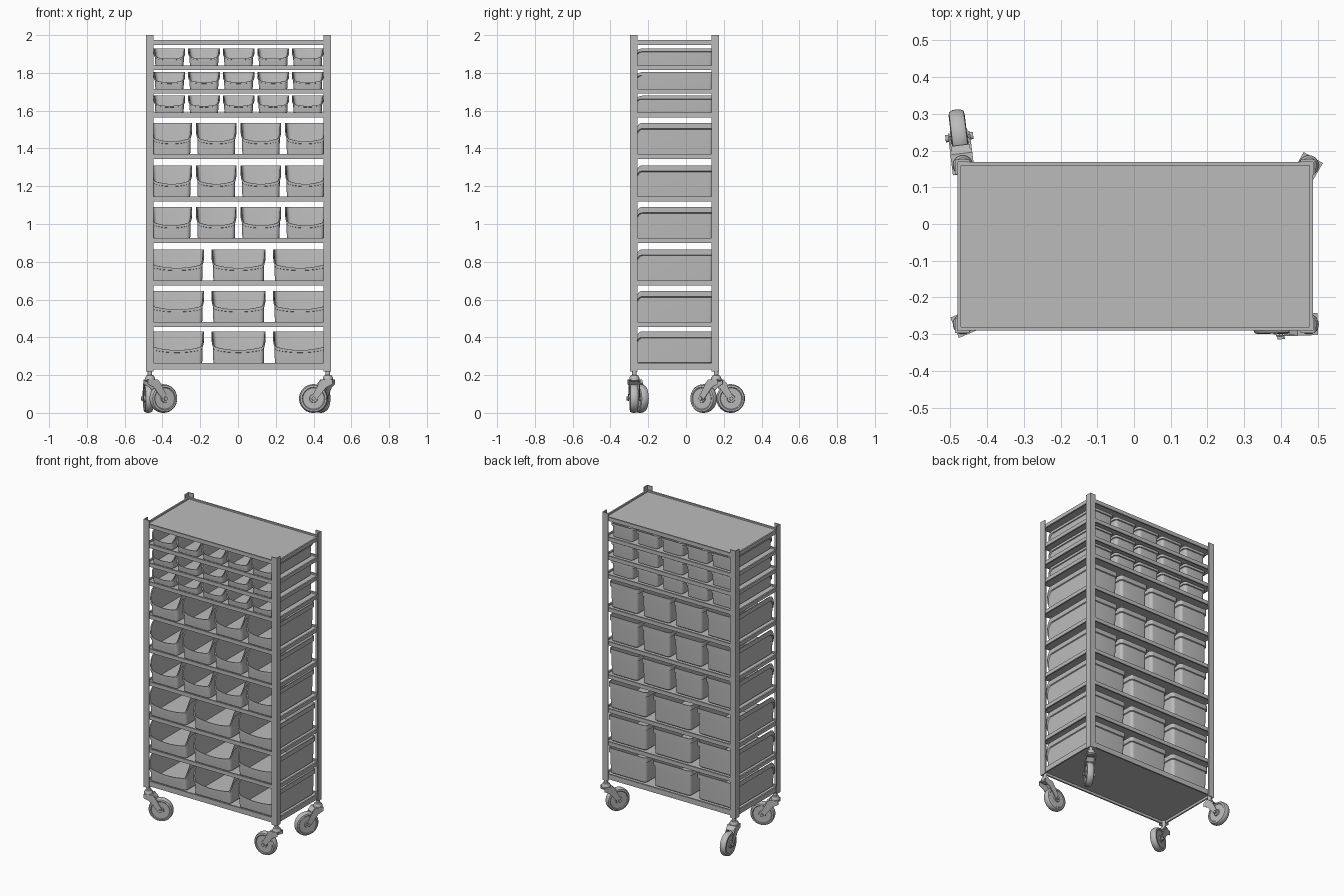
import bpy, bmesh, math
from mathutils import Matrix, Vector

old = bpy.data.objects.get("Cube")
if old:
    bpy.data.objects.remove(old)

grey = bpy.data.materials.new("light_grey")
grey.use_nodes = True
grey.diffuse_color = (0.5, 0.5, 0.5, 1)
grey.node_tree.nodes["Principled BSDF"].inputs["Base Color"].default_value = (0.5, 0.5, 0.5, 1)


def to_mesh(name, bm, smooth=False):
    bmesh.ops.recalc_face_normals(bm, faces=bm.faces[:])
    mesh = bpy.data.meshes.new(name)
    bm.to_mesh(mesh)
    bm.free()
    mesh.materials.append(grey)
    if smooth:
        mesh.shade_smooth()
        mesh.set_sharp_from_angle(angle=math.radians(35))
    return mesh


def place(name, mesh, loc=(0, 0, 0), turn=0):
    obj = bpy.data.objects.new(name, mesh)
    obj.location = loc
    obj.rotation_euler.z = turn
    bpy.context.collection.objects.link(obj)
    return obj


def add_box(bm, x0, x1, y0, y1, z0, z1):
    size = Matrix.Diagonal((x1 - x0, y1 - y0, z1 - z0, 1))
    mid = Matrix.Translation(((x0 + x1) / 2, (y0 + y1) / 2, (z0 + z1) / 2))
    bmesh.ops.create_cube(bm, size=1, matrix=mid @ size)


def prism(bm, outline, shift):
    """Extrude a closed outline along a vector."""
    face = bm.faces.new([bm.verts.new(p) for p in outline])
    top = bmesh.ops.extrude_face_region(bm, geom=[face], use_keep_orig=True)["geom"]
    bmesh.ops.translate(bm, vec=shift, verts=[v for v in top if isinstance(v, bmesh.types.BMVert)])


def lathe(bm, profile, matrix, steps=32):
    """Spin (radius, height) points round the local z axis and cap both ends."""
    rings = []
    for r, z in profile:
        rings.append([bm.verts.new(matrix @ Vector((r * math.cos(a), r * math.sin(a), z)))
                      for a in (math.tau * i / steps for i in range(steps))])
    bridge(bm, rings)


def bridge(bm, rings):
    n = len(rings[0])
    for lo, hi in zip(rings, rings[1:]):
        for i in range(n):
            j = (i + 1) % n
            bm.faces.new((lo[i], lo[j], hi[j], hi[i]))
    bm.faces.new(rings[0])
    bm.faces.new(rings[-1])


# Corner posts of thin angle section
X0, X1, Y0, Y1 = -0.487, 0.493, -0.296, 0.175
LEG, THIN = 0.04, 0.006
for side, x, sx in (("right", X0, 1), ("left", X1, -1)):
    for end, y, sy in (("front", Y0, 1), ("back", Y1, -1)):
        corner = [(0, 0), (LEG, 0), (LEG, THIN), (THIN, THIN), (THIN, LEG), (0, LEG)]
        bm = bmesh.new()
        prism(bm, [(x + sx * a, y + sy * b, 0.22) for a, b in corner], (0, 0, 1.78))
        place(f"{end}_{side}_post", to_mesh("post", bm))

# Shelves: a sunk panel between four edge rails
def shelf_mesh(height):
    x0, x1, y0, y1 = X0 + THIN, X1 - THIN, Y0 + THIN, Y1 - THIN
    lip = 0.01
    bm = bmesh.new()
    add_box(bm, x0, x1, y0, y0 + lip, -height, 0)
    add_box(bm, x0, x1, y1 - lip, y1, -height, 0)
    add_box(bm, x0, x0 + lip, y0 + lip, y1 - lip, -height, 0)
    add_box(bm, x1 - lip, x1, y0 + lip, y1 - lip, -height, 0)
    add_box(bm, x0 + lip, x1 - lip, y0 + lip, y1 - lip, -0.018, -0.01)
    return to_mesh("shelf", bm)


shelf = shelf_mesh(0.025)
place("top_shelf", shelf, (0, 0, 1.973))
place("bottom_shelf", shelf_mesh(0.034), (0, 0, 0.265))

# Open-fronted storage bins
FRONT, BACK = -0.283, 0.15


def bin_outline(width, radius=0.022):
    """Rounded rectangle, anticlockwise from the front, with extra points near the front."""
    half = width / 2
    pts = [(half * 0.95 * (i / 7), FRONT) for i in range(-6, 7)]
    for cx, cy, start in ((half - radius, FRONT + radius, -90), (half - radius, BACK - radius, 0),
                          (radius - half, BACK - radius, 90), (radius - half, FRONT + radius, 180)):
        arc = [math.radians(start + 15 * k) for k in range(7)]
        pts_arc = [(cx + radius * math.cos(a), cy + radius * math.sin(a)) for a in arc]
        side = [FRONT + radius + 0.008 * k for k in range(1, 5)]
        if start == 180:
            pts += [(-half, y) for y in reversed(side)]
        pts += pts_arc
        if start == -90:
            pts += [(half, y) for y in side]
    return [p for p in pts if abs(p[0]) < half - radius or p[1] > FRONT - 1e-6 and
            not (p[1] < FRONT + 1e-6 and abs(p[0]) > half - radius + 1e-6)]


def bin_mesh(width, height):
    outline = bin_outline(width)
    half = width / 2
    mid_y = (FRONT + BACK) / 2

    def edge_height(x, y):
        # Scooped front edge that sweeps up to a rounded shoulder
        sag = 0.42 + 0.12 * min(1, abs(x) / half) ** 2
        t = min(1, max(0, (y - FRONT - 0.002) / 0.046))
        return height * (sag + (1 - sag) * math.sin(t * math.pi / 2) ** 0.8)

    wall, flange = 0.005, 0.006
    # (share of wall height, inward offset) up the outside, then down the inside
    levels = [(0, 0.014), (0.03, 0.009), (0.4, 0.007), (0.8, flange), (0.82, 0), (1, 0),
              (1, wall), (0.82, wall + 0.003), (0.4, 0.007 + wall), (0.06, 0.012 + wall)]
    bm = bmesh.new()
    rings = []
    for share, inset in levels:
        sx = 1 - inset / half
        sy = 1 - inset / ((BACK - FRONT) / 2)
        rings.append([bm.verts.new((x * sx, mid_y + (y - mid_y) * sy, share * edge_height(x, y)))
                      for x, y in outline])
    bridge(bm, rings)
    return to_mesh("bin", bm, True)


# Rows of bins: name, count, spacing, bin width, bin height, shelf tops
groups = (("small", 5, 0.183, 0.167, 0.093, (1.84, 1.715, 1.59)),
          ("medium", 4, 0.236, 0.214, 0.169, (1.37, 1.145, 0.925)),
          ("large", 3, 0.326, 0.285, 0.17, (0.70, 0.48, 0.265)))
for name, count, pitch, width, height, tops in groups:
    mesh = bin_mesh(width, height)
    for z in tops:
        if z > 0.3:
            place(f"{name}_bin_shelf", shelf, (0, 0, z))
        for i in range(count):
            place(f"{name}_bin", mesh, (0.003 + (i - (count - 1) / 2) * pitch, 0, z - 0.004))

# Swivel casters, built trailing along +x
TRAIL, AXLE_Z = 0.077, 0.076
upright = Matrix.Identity(4)
axle = Matrix.Translation((TRAIL, 0, AXLE_Z)) @ Matrix.Rotation(math.pi / 2, 4, 'X')

bm = bmesh.new()
lathe(bm, [(0.012, 0.245), (0.012, 0.2), (0.02, 0.198), (0.027, 0.185), (0.027, 0.172),
           (0.02, 0.165)], upright)
mount = to_mesh("swivel_mount", bm, True)

bm = bmesh.new()
cheek = [(-0.024, 0.178), (0.032, 0.178), (0.055, 0.145), (0.09, 0.08), (0.078, 0.062),
         (0.062, 0.07), (0.01, 0.135), (-0.024, 0.152)]
for y in (-0.03, 0.026):
    prism(bm, [(a, y, b) for a, b in cheek], (0, 0.004, 0))
hood = [(-0.024, 0.172), (-0.024, 0.178), (0.032, 0.178), (0.055, 0.155), (0.052, 0.151),
        (0.03, 0.172)]
prism(bm, [(a, -0.026, b) for a, b in hood], (0, 0.052, 0))
fork = to_mesh("fork", bm)

bm = bmesh.new()
lathe(bm, [(0.02, -0.024), (0.022, -0.018), (0.056, -0.018), (0.06, -0.022), (0.07, -0.02),
           (0.075, -0.011), (0.076, 0), (0.075, 0.011), (0.07, 0.02), (0.06, 0.022),
           (0.056, 0.018), (0.022, 0.018), (0.02, 0.024)], axle, 40)
wheel = to_mesh("wheel", bm, True)

bm = bmesh.new()
lathe(bm, [(0.01, -0.038), (0.01, -0.03), (0.006, -0.03), (0.006, 0.03), (0.01, 0.03),
           (0.01, 0.038)], axle, 12)
bolt = to_mesh("axle_bolt", bm)

for name, x, y, degrees in (("front_right", -0.466, -0.273, 23), ("front_left", 0.476, -0.273, 182),
                            ("back_right", -0.466, 0.16, 97), ("back_left", 0.476, 0.16, 240)):
    for part, mesh in (("mount", mount), ("fork", fork), ("wheel", wheel), ("axle_bolt", bolt)):
        place(f"{name}_caster_{part}", mesh, (x, y, 0), math.radians(degrees))
